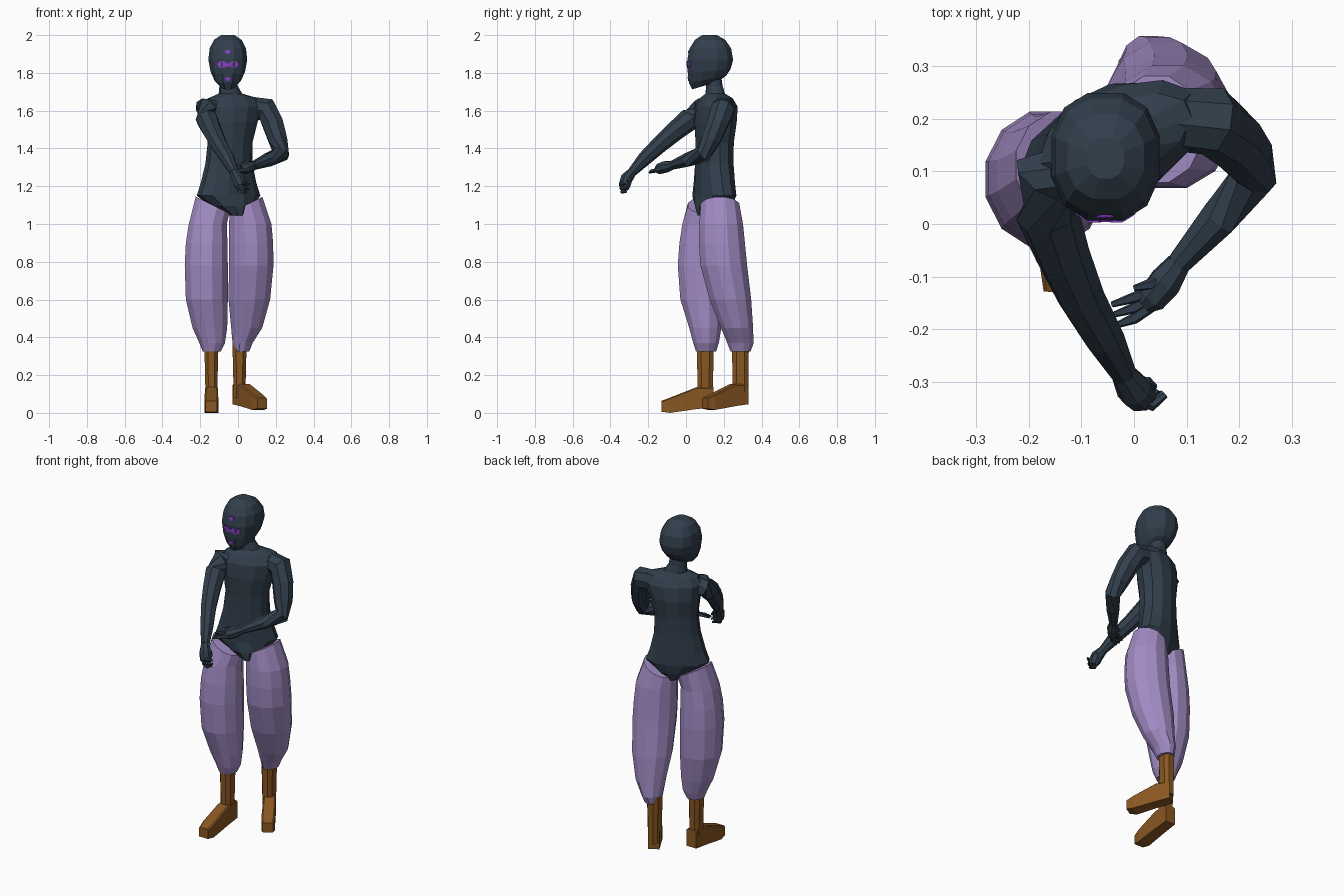
import bpy, bmesh, math
from mathutils import Vector
from mathutils.bvhtree import BVHTree


def material(name, rgb):
    m = bpy.data.materials.new(name)
    m.diffuse_color = (*rgb, 1)
    return m


DARK = material("slate cloth", (0.031, 0.049, 0.072))
LILAC = material("lilac cloth", (0.36, 0.26, 0.55))
BROWN = material("brown leather", (0.25, 0.095, 0.016))
VIOLET = material("violet paint", (0.27, 0.05, 0.62))
TWIST = math.radians(25)


def loft(name, rings, mat):
    """Skin equal-sized rings of points, cap both ends."""
    bm = bmesh.new()
    vs = [[bm.verts.new(p) for p in r] for r in rings]
    n = len(vs[0])
    for a, b in zip(vs, vs[1:]):
        for i in range(n):
            j = (i + 1) % n
            bm.faces.new((a[i], a[j], b[j], b[i]))
    bm.faces.new(vs[0])
    bm.faces.new(vs[-1])
    bmesh.ops.recalc_face_normals(bm, faces=bm.faces)
    me = bpy.data.meshes.new(name)
    bm.to_mesh(me)
    bm.free()
    me.materials.append(mat)
    ob = bpy.data.objects.new(name, me)
    bpy.context.collection.objects.link(ob)
    return ob


def ring(z, cx, cy, rx, ry, rot=0, n=12, power=1.0, tilt=(0, 0)):
    """Horizontal ellipse; power < 1 squares it, tilt slopes it."""
    pts = []
    for i in range(n):
        a = 2 * math.pi * (i + 0.5) / n
        c, s = math.cos(a), math.sin(a)
        u = rx * math.copysign(abs(c) ** power, c)
        v = ry * math.copysign(abs(s) ** power, s)
        pts.append((cx + u * math.cos(rot) - v * math.sin(rot),
                    cy + u * math.sin(rot) + v * math.cos(rot),
                    z + u * tilt[0] + v * tilt[1]))
    return pts


def tube(name, path, mat, n=8):
    """Tapered limb along points (x, y, z, radius)."""
    pts = [Vector(p[:3]) for p in path]
    rings = []
    for i, p in enumerate(pts):
        d = (pts[min(i + 1, len(pts) - 1)] - pts[max(i - 1, 0)]).normalized()
        side = d.cross(Vector((0.3, 0.95, 0.1))).normalized()
        up = d.cross(side)
        r = path[i][3]
        rings.append([p + r * (math.cos(t) * side + math.sin(t) * up)
                      for t in (2 * math.pi * k / n for k in range(n))])
    return loft(name, rings, mat)


# Torso, hips and neck in one skin
torso = [(1.045, -.022, .14, .04, .085), (1.095, -.035, .145, .115, .098),
         (1.15, -.05, .15, .18, .098), (1.22, -.05, .15, .155, .098),
         (1.32, -.048, .15, .13, .098), (1.43, -.042, .152, .123, .1),
         (1.54, -.035, .156, .145, .108), (1.62, -.025, .16, .17, .098),
         (1.665, -.025, .16, .145, .07), (1.69, -.04, .155, .065, .05),
         (1.73, -.05, .15, .05, .044), (1.8, -.053, .14, .048, .044)]
loft("torso", [ring(*t, rot=TWIST) for t in torso], DARK)

# Head: (z, half width, front y, back y, slope)
head = [(1.733, .04, .03, .17, .3), (1.765, .072, .014, .215, .2),
        (1.81, .094, .006, .24, .1), (1.87, .106, .003, .253, 0),
        (1.93, .099, .016, .242, 0), (1.975, .075, .045, .21, 0),
        (2.0, .036, .085, .165, 0)]
head_ob = loft("head", [ring(z, -.054, (f + b) / 2, w, (b - f) / 2, power=.85, tilt=(0, s))
                        for z, w, f, b, s in head], DARK)

# Face markings: small discs laid on the face
tree = BVHTree.FromPolygons([v.co for v in head_ob.data.vertices],
                            [p.vertices[:] for p in head_ob.data.polygons])
marks = {"eye_a": (-.085, 1.845, .026, .019), "eye_b": (-.023, 1.845, .026, .019),
         "eye_bridge": (-.054, 1.842, .014, .01),
         "brow_mark": (-.054, 1.912, .016, .01), "mouth_mark": (-.054, 1.768, .015, .011)}
for name, (mx, mz, w, h) in marks.items():
    layers = []
    for off in (.004, -.002):
        pts = []
        for k in range(8):
            a = 2 * math.pi * k / 8
            q = tree.ray_cast(Vector((mx + w * math.cos(a), -1, mz + h * math.sin(a))),
                              Vector((0, 1, 0)))[0]
            pts.append(q - Vector((0, off, 0)))
        layers.append(pts)
    loft(name, layers, VIOLET)

# Baggy trouser legs, hems sloping down to the crotch
leg_a = [(1.0, -.16, .092, .104, .115), (.9, -.166, .087, .114, .126),
         (.78, -.168, .085, .118, .133), (.6, -.165, .09, .115, .124),
         (.45, -.149, .102, .095, .088), (.37, -.137, .106, .07, .07),
         (.325, -.139, .106, .05, .055)]
leg_b = [(1.0, .065, .186, .116, .12), (.9, .069, .19, .121, .126),
         (.78, .07, .2, .122, .128), (.6, .06, .235, .114, .114),
         (.45, .046, .27, .085, .088), (.37, .024, .288, .055, .072),
         (.325, .018, .289, .043, .055)]
loft("trouser_leg_right", [ring(1.1, -.135, .112, .092, .105, tilt=(-.5, 0))]
     + [ring(*r) for r in leg_a], LILAC)
loft("trouser_leg_left", [ring(1.1, .042, .18, .09, .105, tilt=(.5, 0))]
     + [ring(*r) for r in leg_b], LILAC)


# Boots: shaft plus a wedge foot pointing along a direction
def boot(side, shaft, heel, direction, lift, scale):
    sx, sy = shaft
    loft("boot_shaft_" + side, [ring(z, sx, sy, rx, ry, n=8, power=.8)
                                for z, rx, ry in ((.36, .04, .048), (.22, .036, .045), (.08, .033, .044))], BROWN)
    d = Vector((*direction, 0)).normalized()
    w = Vector((-d.y, d.x, 0))
    secs = []
    for t, hw, z0, z1 in ((0, .032, .03, .13), (.09, .034, .02, .13),
                          (.23, .037, 0, .075), (.275, .03, .006, .058)):
        c = Vector((*heel, lift)) + d * t * scale
        secs.append([c + w * u * hw + Vector((0, 0, z))
                     for u, z in ((-1, z0), (1, z0), (1, z1), (.8, z1 + .006), (-.8, z1 + .006), (-1, z1))])
    loft("boot_foot_" + side, secs, BROWN)


boot("right", (-.141, .102), (-.139, .146), (-.01, -1), 0, 1)
boot("left", (.008, .288), (-.003, .315), (.52, -.85), .016, .91)

# Arms: one reaching out, one folded across
tube("arm_right", [(-.1, .12, 1.61, .06), (-.17, .085, 1.607, .064), (-.165, .02, 1.555, .06),
                   (-.135, -.06, 1.49, .052), (-.1, -.14, 1.42, .045), (-.055, -.22, 1.345, .038),
                   (-.02, -.285, 1.275, .025)], DARK)
tube("arm_left", [(.06, .2, 1.615, .06), (.15, .195, 1.605, .066), (.185, .165, 1.53, .06),
                  (.213, .13, 1.44, .053), (.228, .09, 1.37, .045), (.16, .01, 1.34, .038),
                  (.085, -.075, 1.31, .024)], DARK)

# Hands
tube("palm_right", [(-.02, -.285, 1.275, .024), (0, -.315, 1.24, .034),
                    (.012, -.325, 1.205, .033), (.018, -.325, 1.18, .02)], DARK)
tube("palm_left", [(.085, -.075, 1.31, .024), (.06, -.11, 1.302, .033),
                   (.035, -.14, 1.292, .03), (.02, -.152, 1.287, .02)], DARK)
fingers = {
    "right": [((.0, -.33, 1.225), (.035, -.345, 1.215), (.06, -.325, 1.21)),
              ((.0, -.33, 1.2), (.035, -.343, 1.19), (.055, -.32, 1.185)),
              ((.0, -.33, 1.18), (.03, -.338, 1.17), (.045, -.315, 1.17)),
              ((.0, -.3, 1.25), (.025, -.3, 1.24), (.04, -.31, 1.225))],
    "left": [((.04, -.125, 1.3), (.0, -.14, 1.295), (-.042, -.153, 1.285)),
             ((.035, -.14, 1.29), (-.0, -.16, 1.285), (-.038, -.172, 1.275)),
             ((.035, -.155, 1.285), (.0, -.18, 1.28), (-.035, -.193, 1.272)),
             ((.07, -.1, 1.31), (.03, -.115, 1.32), (.0, -.122, 1.315))]}
for side, lst in fingers.items():
    for i, f in enumerate(lst):
        tube(f"finger_{side}_{i + 1}", [(*p, r) for p, r in zip(f, (.012, .011, .006))], DARK, 5)
